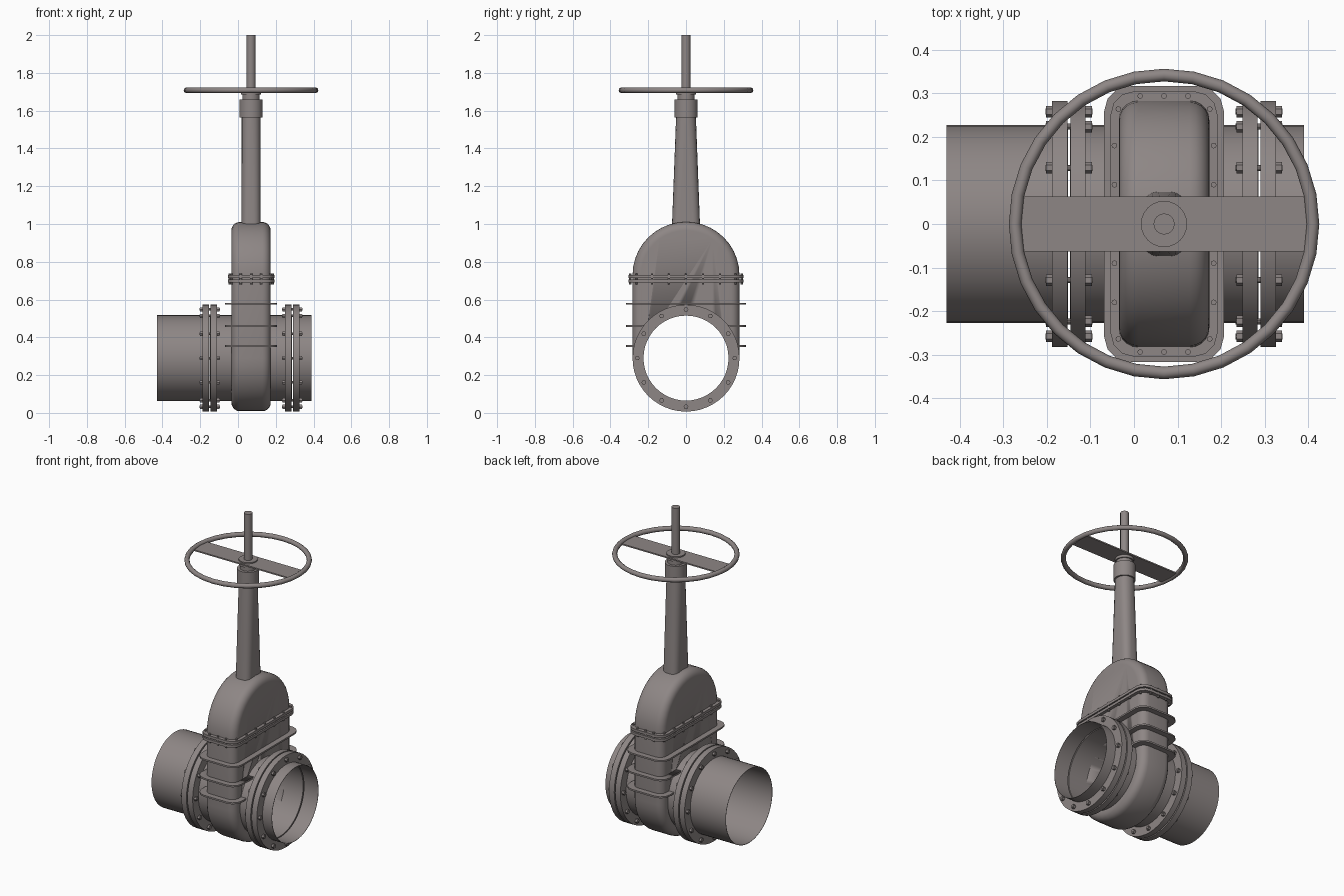
import bpy, bmesh
from math import pi, sin, cos, radians
from mathutils import Matrix, Vector

if "Cube" in bpy.data.objects:
    bpy.data.objects.remove(bpy.data.objects["Cube"], do_unlink=True)

CX = 0.069          # valve centre plane
PZ = 0.29           # pipe axis height
PIPE_R, FLANGE_R, BOLT_R = 0.227, 0.283, 0.258

steel = bpy.data.materials.new("warm_grey_steel")
steel.use_nodes = True
steel.diffuse_color = (0.27, 0.24, 0.235, 1)
steel.node_tree.nodes["Principled BSDF"].inputs["Base Color"].default_value = (0.27, 0.24, 0.235, 1)


def finish(name, bm, angle=35):
    bmesh.ops.recalc_face_normals(bm, faces=bm.faces)
    mesh = bpy.data.meshes.new(name)
    bm.to_mesh(mesh)
    bm.free()
    mesh.materials.append(steel)
    ob = bpy.data.objects.new(name, mesh)
    bpy.context.collection.objects.link(ob)
    bpy.context.view_layer.objects.active = ob
    for o in bpy.context.selected_objects:
        o.select_set(False)
    ob.select_set(True)
    bpy.ops.object.shade_smooth_by_angle(angle=radians(angle))
    return ob


def cyl(bm, centre, r, depth, axis="Z", segs=24):
    rot = Matrix.Rotation(pi / 2, 4, "Y") if axis == "X" else Matrix()
    bmesh.ops.create_cone(bm, cap_ends=True, segments=segs, radius1=r, radius2=r,
                          depth=depth, matrix=Matrix.Translation(centre) @ rot)


def ring(name, x0, x1, r_in, r_out, segs=48):
    """Tube section around the pipe axis."""
    bm = bmesh.new()
    prof = [(x0, r_in), (x0, r_out), (x1, r_out), (x1, r_in)]
    vs = [bm.verts.new((x, 0, PZ + r)) for x, r in prof]
    es = [bm.edges.new((vs[i], vs[(i + 1) % 4])) for i in range(4)]
    bmesh.ops.spin(bm, geom=vs + es, cent=(0, 0, PZ), axis=(1, 0, 0),
                   angle=2 * pi, steps=segs, use_merge=True)
    bmesh.ops.remove_doubles(bm, verts=bm.verts, dist=1e-5)
    return finish(name, bm)


def round_rect(hx, hy, r, n):
    """Outline of a rectangle with rounded corners."""
    pts = []
    for k, (sx, sy) in enumerate(((1, 1), (-1, 1), (-1, -1), (1, -1))):
        for i in range(n + 1):
            a = (k + i / n) * pi / 2
            pts.append((CX + sx * (hx - r) + r * cos(a), sy * (hy - r) + r * sin(a)))
    return pts


def loft(bm, low, z0, high, z1):
    a = [bm.verts.new((x, y, z0)) for x, y in low]
    b = [bm.verts.new((x, y, z1)) for x, y in high]
    n = len(a)
    for i in range(n):
        bm.faces.new((a[i], a[(i + 1) % n], b[(i + 1) % n], b[i]))
    bm.faces.new(a)
    bm.faces.new(b)


def cut(ob, cutter):
    m = ob.modifiers.new("bore", "BOOLEAN")
    m.operation, m.object, m.solver = "DIFFERENCE", cutter, "EXACT"


# Hidden cutter for the bore
bm = bmesh.new()
cyl(bm, (CX, 0, PZ), PIPE_R - 0.001, 0.6, "X", 48)
bore = finish("bore_cutter", bm)
bore.hide_render = True
bore.hide_viewport = True
bore.display_type = "WIRE"

# Body and domed bonnet: stadium outline, extruded and rounded
bm = bmesh.new()
outline = []
for centre, start in ((PZ, pi), (0.73, 0)):
    for i in range(21):
        a = start + pi * i / 20
        outline.append((0.283 * cos(a), centre + 0.281 * sin(a)))
face = bm.faces.new([bm.verts.new((CX - 0.104, y, z)) for y, z in outline])
ext = bmesh.ops.extrude_face_region(bm, geom=[face])
bmesh.ops.translate(bm, vec=(0.208, 0, 0),
                    verts=[g for g in ext["geom"] if isinstance(g, bmesh.types.BMVert)])
rims = [e for e in bm.edges if abs(e.verts[0].co.x - e.verts[1].co.x) < 1e-4]
bmesh.ops.bevel(bm, geom=rims, offset=0.045, segments=5, profile=0.5, affect="EDGES")
cut(finish("valve_body", bm, 40), bore)

# Stiffening ribs around the body
for i, z in enumerate((0.355, 0.46, 0.578)):
    bm = bmesh.new()
    shape = round_rect(0.138, 0.317, 0.06, 3)
    loft(bm, shape, z - 0.005, shape, z + 0.005)
    rib = finish("body_rib_%d" % (i + 1), bm)
    if z < PZ + PIPE_R:
        cut(rib, bore)

# Bonnet joint plates and their bolts
shape = round_rect(0.123, 0.305, 0.055, 3)
for name, z0, z1 in (("lower_bonnet_plate", 0.69, 0.706), ("upper_bonnet_plate", 0.713, 0.729)):
    bm = bmesh.new()
    loft(bm, shape, z0, shape, z1)
    finish(name, bm)
bm = bmesh.new()
spots = [(dx, s * 0.294) for dx in (-0.055, 0, 0.055) for s in (-1, 1)]
spots += [(s * 0.114, y) for y in (-0.18, -0.09, 0, 0.09, 0.18) for s in (-1, 1)]
spots += [(s * 0.105, t * 0.264) for s in (-1, 1) for t in (-1, 1)]
for dx, y in spots:
    cyl(bm, (CX + dx, y, 0.709), 0.0065, 0.056, segs=8)
finish("bonnet_bolts", bm)

# Pipe sections
for name, x0, x1 in (("right_pipe", -0.43, -0.151), ("body_pipe_right", -0.147, CX - 0.09),
                     ("body_pipe_left", CX + 0.09, 0.286), ("left_pipe", 0.292, 0.39)):
    ring(name, x0, x1, PIPE_R - 0.002, PIPE_R)

# Flange pairs with twelve bolts each
for side, s in (("right", -1), ("left", 1)):
    for name, d0, d1 in (("inner", 0.18, 0.215), ("outer", 0.222, 0.257)):
        xs = sorted((CX + s * d0, CX + s * d1))
        ring(side + "_" + name + "_flange", xs[0], xs[1], PIPE_R, FLANGE_R)
    bm = bmesh.new()
    for k in range(12):
        a = k * pi / 6
        y, z = BOLT_R * sin(a), PZ + BOLT_R * cos(a)
        for d, r, depth, n in ((0.2185, 0.007, 0.108, 10), (0.173, 0.013, 0.014, 6), (0.264, 0.013, 0.014, 6)):
            cyl(bm, (CX + s * d, y, z), r, depth, "X", n)
    finish(side + "_flange_bolts", bm)

# Tapered yoke column
bm = bmesh.new()
loft(bm, round_rect(0.05, 0.075, 0.035, 4), 0.97, round_rect(0.05, 0.052, 0.045, 4), 1.58)
finish("yoke_column", bm)

# Collar, neck, hub and stem
for name, r, z0, z1 in (("yoke_collar", 0.062, 1.565, 1.66), ("yoke_neck", 0.046, 1.66, 1.695),
                        ("wheel_hub", 0.053, 1.685, 1.716), ("stem", 0.024, 1.6, 2.0)):
    bm = bmesh.new()
    cyl(bm, (CX, 0, (z0 + z1) / 2), r, z1 - z0)
    finish(name, bm)

# Handwheel rim and flat crossbar
bpy.ops.mesh.primitive_torus_add(major_segments=32, minor_segments=10, major_radius=0.342,
                                 minor_radius=0.0145, location=(CX, 0, 1.708))
rim = bpy.context.object
rim.name = "handwheel_rim"
rim.data.materials.append(steel)
bpy.ops.object.shade_smooth_by_angle(angle=radians(50))
bm = bmesh.new()
bmesh.ops.create_cube(bm, size=1, matrix=Matrix.Translation((CX, 0, 1.705)) @ Matrix.Diagonal((0.66, 0.126, 0.008, 1)))
finish("handwheel_crossbar", bm)
